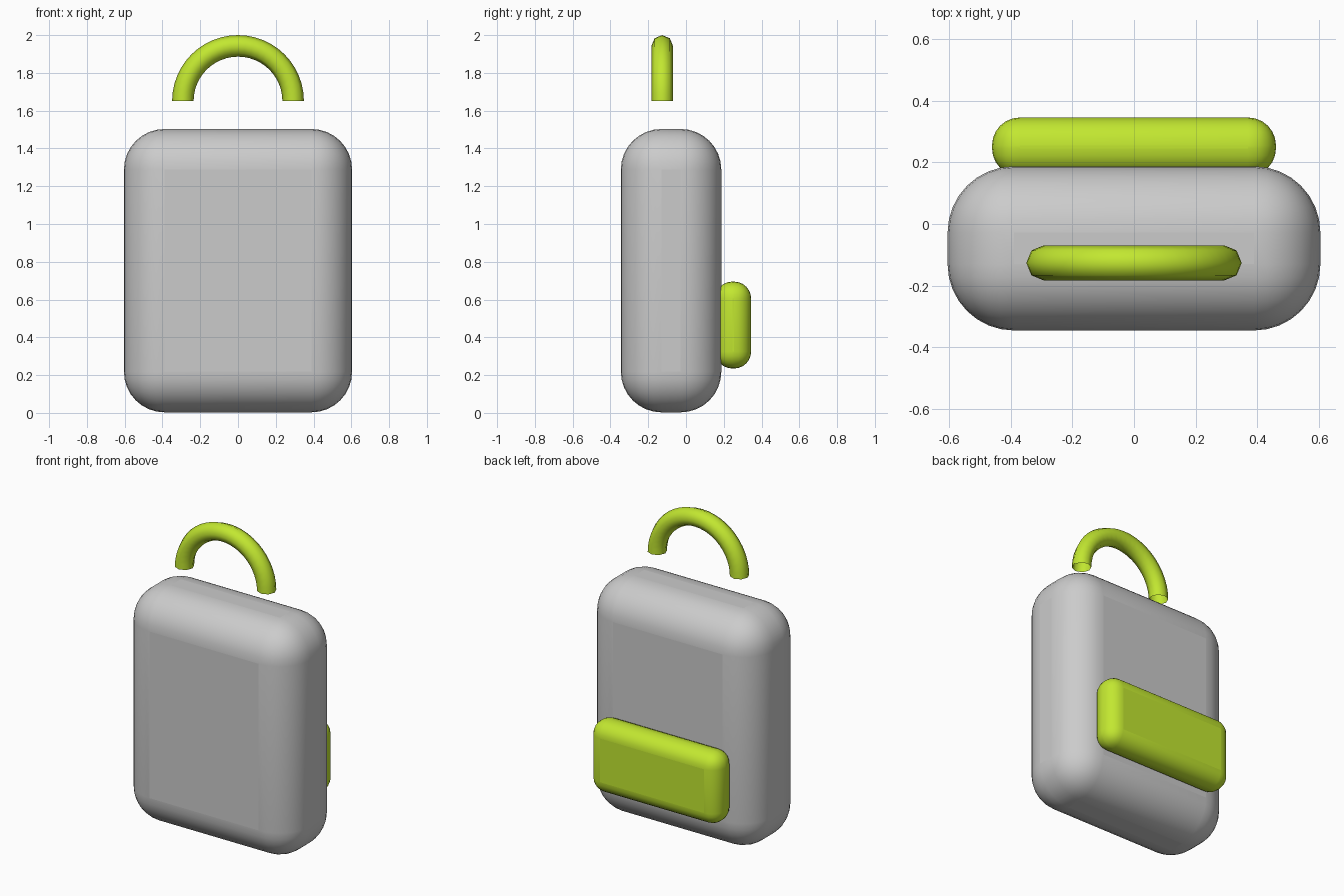
import bpy, bmesh, math

if "Cube" in bpy.data.objects:
    bpy.data.objects.remove(bpy.data.objects["Cube"])

lime = bpy.data.materials.new("lime")
lime.diffuse_color = (0.54, 0.80, 0.03, 1)
lime.use_nodes = True
lime.node_tree.nodes["Principled BSDF"].inputs["Base Color"].default_value = lime.diffuse_color


def smooth(ob):
    bpy.ops.object.select_all(action='DESELECT')
    bpy.context.view_layer.objects.active = ob
    ob.select_set(True)
    bpy.ops.object.shade_smooth_by_angle(angle=math.radians(50))


def rounded_box(name, size, centre, radius, segments, mat=None):
    bpy.ops.mesh.primitive_cube_add(size=1, location=centre)
    ob = bpy.context.object
    ob.name = name
    ob.scale = size
    bpy.ops.object.transform_apply(location=False, rotation=False, scale=True)
    bev = ob.modifiers.new("round", 'BEVEL')
    bev.width = radius
    bev.segments = segments
    if mat:
        ob.data.materials.append(mat)
    smooth(ob)
    return ob


# Main bag and rear pocket
rounded_box("bag_body", (1.208, 0.532, 1.5), (0, -0.079, 0.753), 0.215, 8)
rounded_box("back_pocket", (0.92, 0.19, 0.46), (0, 0.25, 0.465), 0.09, 6, lime)

# Carry handle: half ring of an eight-sided open tube
R, r, sides, steps = 0.292, 0.057, 8, 24
bm = bmesh.new()
rings = []
for i in range(steps + 1):
    a = math.pi * i / steps
    ring = []
    for j in range(sides):
        b = 2 * math.pi * j / sides
        d = R + r * math.cos(b)
        ring.append(bm.verts.new((d * math.cos(a), r * math.sin(b), d * math.sin(a))))
    rings.append(ring)
for p, q in zip(rings, rings[1:]):
    for j in range(sides):
        k = (j + 1) % sides
        bm.faces.new((p[j], p[k], q[k], q[j]))
bmesh.ops.recalc_face_normals(bm, faces=bm.faces)
me = bpy.data.meshes.new("top_handle")
bm.to_mesh(me)
bm.free()
# keep normals pointing away from the tube's centre line
f = me.polygons[0]
a = math.pi * 0.5 / steps
core = (R * math.cos(a), 0, R * math.sin(a))
if sum(n * (c - o) for n, c, o in zip(f.normal, f.center, core)) < 0:
    me.flip_normals()
handle = bpy.data.objects.new("top_handle", me)
handle.location = (0, -0.126, 1.651)
me.materials.append(lime)
bpy.context.collection.objects.link(handle)
smooth(handle)
